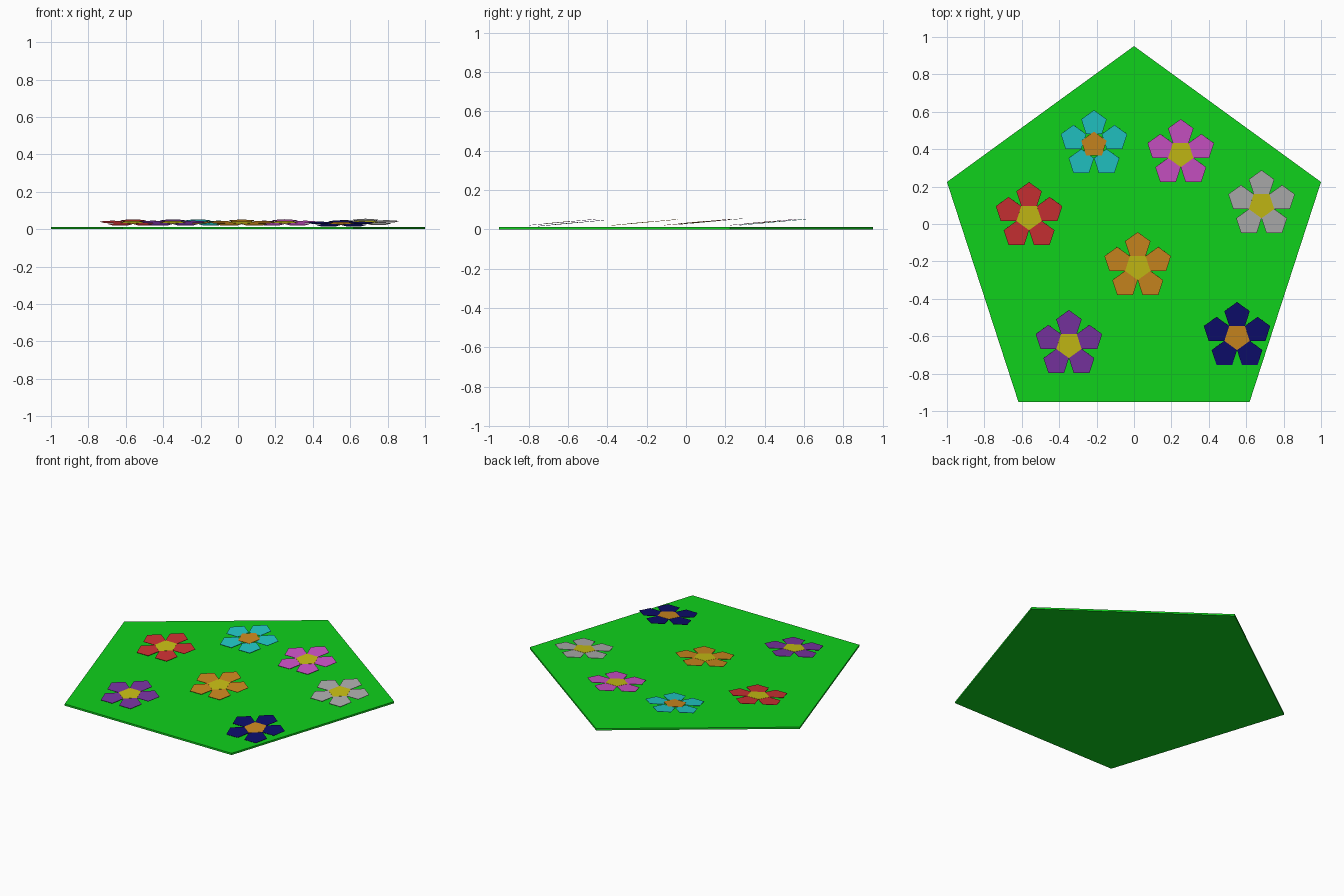
import bpy, bmesh
from math import sin, cos, pi, radians
from mathutils import Matrix

if "Cube" in bpy.data.objects:
    bpy.data.objects.remove(bpy.data.objects["Cube"])

def material(name, rgb):
    m = bpy.data.materials.new(name)
    lin = [(c / 12.92 if c <= 0.04 else ((c + 0.055) / 1.055) ** 2.4) for c in rgb]
    m.diffuse_color = (*lin, 1)
    m.use_nodes = True
    m.node_tree.nodes["Principled BSDF"].inputs["Base Color"].default_value = m.diffuse_color
    return m

def add_pentagon(bm, x, y, r, z0, z1, flip=False):
    """Flat pentagonal plate with one corner towards +y (or -y)."""
    s = -1 if flip else 1
    pts = [(x + s * r * cos(pi / 2 + i * 2 * pi / 5),
            y + s * r * sin(pi / 2 + i * 2 * pi / 5)) for i in range(5)]
    lo = [bm.verts.new((*p, z0)) for p in pts]
    hi = [bm.verts.new((*p, z1)) for p in pts]
    bm.faces.new(hi)
    bm.faces.new(lo[::-1])
    for i in range(5):
        j = (i + 1) % 5
        bm.faces.new((lo[i], lo[j], hi[j], hi[i]))

def finish(name, bm, mat, matrix=Matrix()):
    me = bpy.data.meshes.new(name)
    bm.to_mesh(me)
    bm.free()
    ob = bpy.data.objects.new(name, me)
    ob.matrix_world = matrix
    me.materials.append(mat)
    bpy.context.collection.objects.link(ob)

# Lawn: one large regular pentagon
bm = bmesh.new()
add_pentagon(bm, 0, -0.1004, 1.0515, 0, 0.012)
finish("lawn", bm, material("green", (0.06, 0.82, 0.11)))

yellow = material("yellow", (0.78, 0.74, 0.08))
orange = material("orange", (0.80, 0.53, 0.12))
R = 0.0713            # radius of each small pentagon
RING = 1.618 * R      # petals share edges with the centre

# name, x, y, z, petal colour, centre material, centre points up
flowers = [
    ("red", -0.561, 0.038, 0.035, (0.80, 0.19, 0.20), yellow, False),
    ("cyan", -0.214, 0.423, 0.035, (0.13, 0.78, 0.78), orange, True),
    ("pink", 0.25, 0.375, 0.035, (0.80, 0.32, 0.78), yellow, False),
    ("white", 0.682, 0.102, 0.038, (0.68, 0.68, 0.68), yellow, False),
    ("orange", 0.02, -0.229, 0.034, (0.80, 0.53, 0.12), yellow, False),
    ("purple", -0.348, -0.646, 0.035, (0.47, 0.20, 0.63), yellow, False),
    ("navy", 0.551, -0.603, 0.030, (0.05, 0.05, 0.42), orange, False),
]
for name, x, y, z, rgb, mid, up in flowers:
    # Each flower leans slightly so its back edge is raised
    place = Matrix.Translation((x, y, z)) @ Matrix.Rotation(radians(5.2), 4, 'X')
    bm = bmesh.new()
    for i in range(5):
        a = pi / 2 + i * 2 * pi / 5
        add_pentagon(bm, RING * cos(a), RING * sin(a), R, -0.001, 0.001)
    finish(name + "_petals", bm, material(name + "_petal", rgb), place)
    bm = bmesh.new()
    add_pentagon(bm, 0, 0, R, -0.001, 0.002, flip=not up)
    finish(name + "_flower_centre", bm, mid, place)
